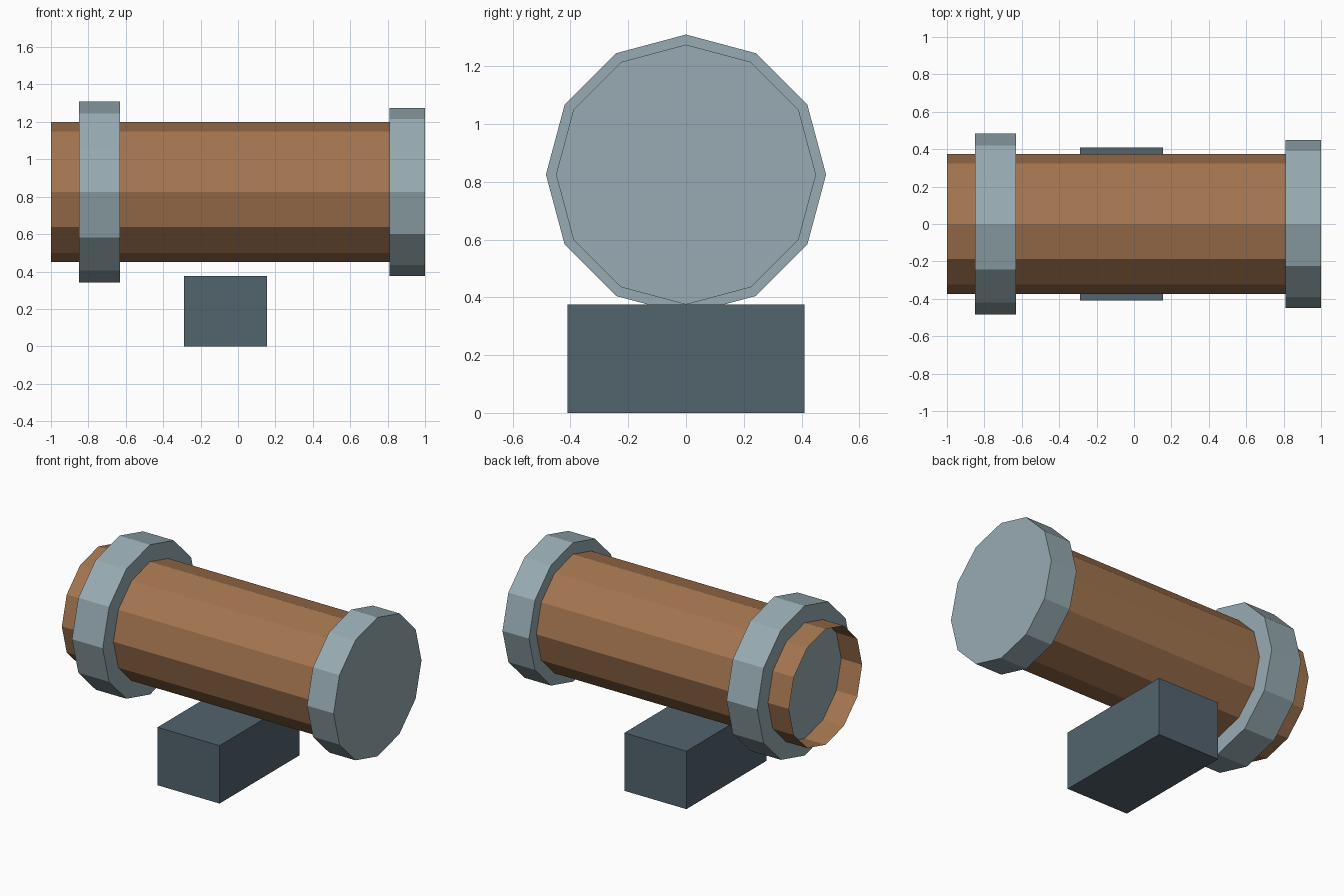
import bpy
import math

if "Cube" in bpy.data.objects:
    bpy.data.objects.remove(bpy.data.objects["Cube"])

AXIS_Z = 0.825


def material(name, rgb):
    m = bpy.data.materials.new(name)
    m.diffuse_color = (*rgb, 1.0)
    m.use_nodes = True
    m.node_tree.nodes["Principled BSDF"].inputs["Base Color"].default_value = m.diffuse_color
    return m


def drum(name, x0, x1, radius, mat, fill='NGON'):
    """Twelve-sided cylinder lying along x."""
    bpy.ops.mesh.primitive_cylinder_add(
        vertices=12, radius=radius, depth=x1 - x0, end_fill_type=fill,
        location=((x0 + x1) / 2, 0, AXIS_Z), rotation=(0, math.pi / 2, 0))
    ob = bpy.context.object
    ob.name = name
    ob.data.materials.append(mat)
    return ob


copper = material("copper", (0.37, 0.18, 0.08))
steel = material("steel", (0.31, 0.41, 0.45))
slate = material("slate", (0.085, 0.125, 0.155))

# Open-ended thin pipe
drum("pipe", -1.0, 0.99, 0.375, copper, fill='NOTHING')

# Solid collar that plugs the pipe, and the end cap
drum("collar", -0.85, -0.63, 0.485, steel)
drum("end_cap", 0.81, 1.0, 0.45, steel)

# Support block under the pipe
bpy.ops.mesh.primitive_cube_add(size=1, location=(-0.0675, 0, 0.1875))
block = bpy.context.object
block.name = "support_block"
block.scale = (0.445, 0.82, 0.375)
block.data.materials.append(slate)
